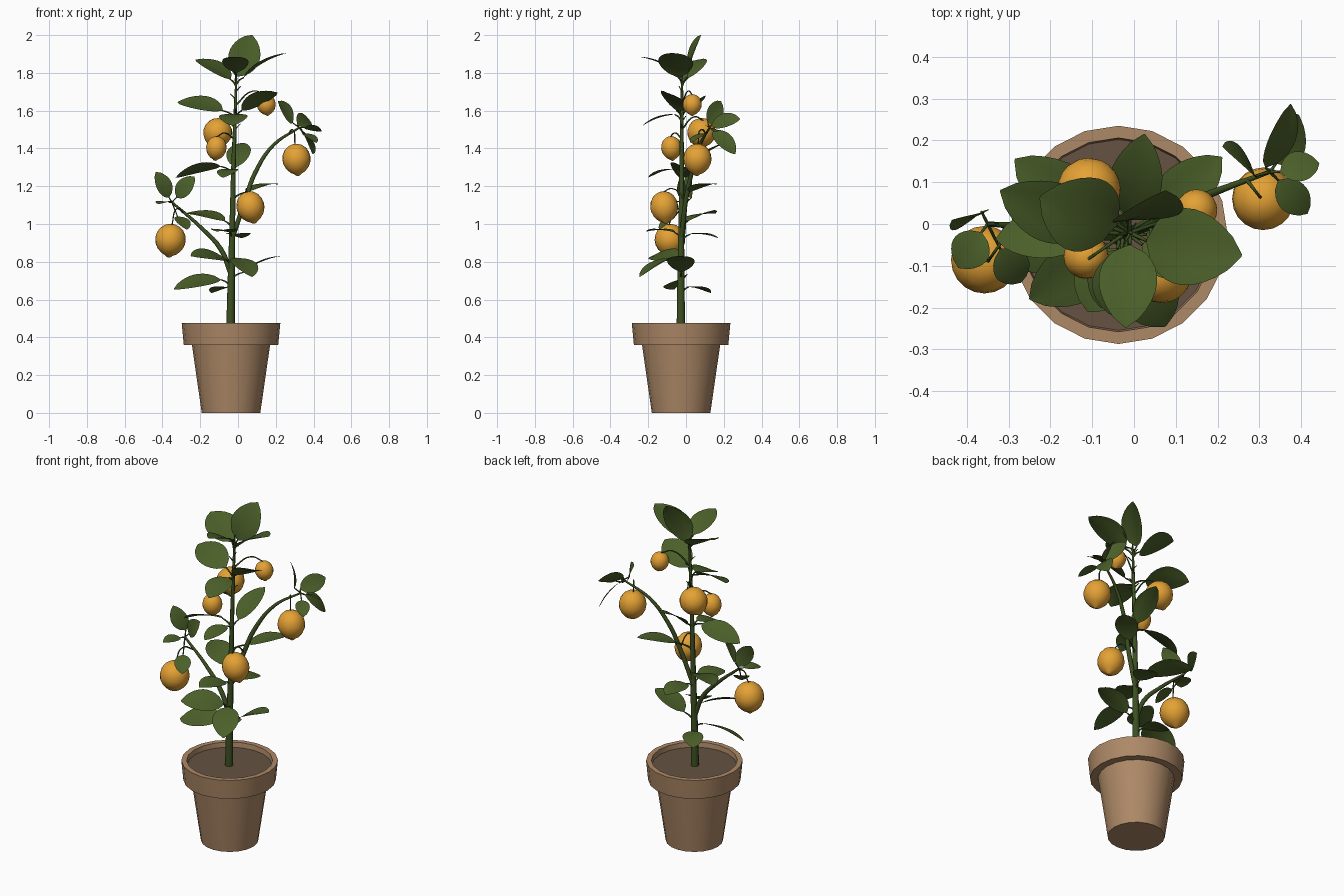
import bpy, bmesh, math
from mathutils import Vector as V


def material(name, r, g, b):
    m = bpy.data.materials.new(name)
    m.diffuse_color = (r, g, b, 1)
    return m


CLAY = material("clay", 0.42, 0.25, 0.135)
SOIL = material("soil", 0.13, 0.085, 0.055)
LEAF = material("leaf_green", 0.07, 0.115, 0.022)
BARK = material("stem_green", 0.045, 0.08, 0.015)
PEEL = material("peel", 0.78, 0.36, 0.035)


def finish(bm, name, mat, angle=40):
    bmesh.ops.recalc_face_normals(bm, faces=bm.faces)
    me = bpy.data.meshes.new(name)
    bm.to_mesh(me)
    bm.free()
    me.materials.append(mat)
    ob = bpy.data.objects.new(name, me)
    bpy.context.collection.objects.link(ob)
    bpy.ops.object.select_all(action='DESELECT')
    ob.select_set(True)
    bpy.context.view_layer.objects.active = ob
    bpy.ops.object.shade_smooth_by_angle(angle=math.radians(angle))
    return ob


def lathe(name, profile, mat, sides, angle=40):
    bm = bmesh.new()
    vs = [bm.verts.new((r, 0, z)) for r, z in profile]
    es = [bm.edges.new(p) for p in zip(vs, vs[1:])]
    bmesh.ops.spin(bm, geom=vs + es, axis=(0, 0, 1), cent=(0, 0, 0),
                   angle=2 * math.pi, steps=sides, use_duplicate=False)
    bmesh.ops.remove_doubles(bm, verts=bm.verts, dist=1e-5)
    return finish(bm, name, mat, angle)


def tubes(name, paths, mat, res=2):
    """Smooth tapered tubes; each path is a list of (x, y, z, radius)."""
    cu = bpy.data.curves.new(name, 'CURVE')
    cu.dimensions, cu.bevel_depth, cu.bevel_resolution = '3D', 1, res
    cu.resolution_u, cu.use_fill_caps = 5, True
    for path in paths:
        sp = cu.splines.new('BEZIER')
        sp.bezier_points.add(len(path) - 1)
        for bp, p in zip(sp.bezier_points, path):
            bp.co, bp.radius = p[:3], p[3]
            bp.handle_left_type = bp.handle_right_type = 'AUTO'
    ob = bpy.data.objects.new(name, cu)
    bpy.context.collection.objects.link(ob)
    cu.materials.append(mat)
    bpy.ops.object.select_all(action='DESELECT')
    ob.select_set(True)
    bpy.context.view_layer.objects.active = ob
    bpy.ops.object.convert(target='MESH')


def leaf(name, base, tip, width, up=(0, 0, 1)):
    """Pointed oval blade, folded along its midrib and arched."""
    base, tip = V(base), V(tip)
    d = tip - base
    side = d.cross(V(up)).normalized()
    nor = side.cross(d).normalized()
    bm = bmesh.new()
    n, rows = 10, []
    for i in range(n + 1):
        t = i / n
        w = width * 0.56 * max(0.03, math.sin(math.pi * t ** 0.9) ** 0.65)
        mid = base + d * t + nor * d.length * 0.25 * t * (1 - t)
        rows.append([bm.verts.new(mid + side * w * s + nor * w * (0.22 * abs(s) - 0.12 * s * s))
                     for s in (-1, -0.5, 0, 0.5, 1)])
    for a, b in zip(rows, rows[1:]):
        for k in range(4):
            bm.faces.new((a[k], a[k + 1], b[k + 1], b[k]))
    finish(bm, name, LEAF, 60)


# Pot with stepped collar, and the soil inside
CX, CY = -0.037, -0.026
pot = lathe("pot", [(0, 0), (0.155, 0), (0.207, 0.36), (0.25, 0.36), (0.261, 0.475),
                    (0.232, 0.475), (0.227, 0.43), (0, 0.43)], CLAY, 20)
soil = lathe("soil", [(0, 0.446), (0.2285, 0.446)], SOIL, 20)
for o in (pot, soil):
    o.location = (CX, CY, 0)

# Stem and the two fruiting branches
STEM = [(-0.04, -0.027, 0.42, 0.023), (-0.036, -0.027, 0.7, 0.019), (-0.03, -0.025, 1.0, 0.015),
        (-0.024, -0.023, 1.3, 0.012), (-0.014, -0.022, 1.6, 0.009), (-0.008, -0.02, 1.82, 0.004)]
tubes("stem", [STEM], BARK)
tubes("branches", [
    [(-0.036, -0.027, 0.73, 0.013), (-0.09, -0.025, 0.865, 0.013), (-0.2, -0.01, 0.985, 0.01),
     (-0.35, 0.0, 1.115, 0.006)],
    [(-0.032, -0.025, 0.92, 0.013), (0.04, 0.0, 1.13, 0.013), (0.09, 0.03, 1.27, 0.012),
     (0.19, 0.075, 1.42, 0.009), (0.325, 0.125, 1.51, 0.005)]], BARK)


def stem_at(z):
    for a, b in zip(STEM, STEM[1:]):
        if z <= b[2]:
            return V(a[:3]).lerp(V(b[:3]), (z - a[2]) / (b[2] - a[2]))
    return V(STEM[-1][:3])


# Leaves growing off the stem: base, tip, width, facing direction
UP, FRONT, BACK = (0, 0, 1), (0, -0.5, 1), (0, 0.4, 1)
stem_leaves = [
    ((-0.01, 0.01, 1.78), (0.075, 0.08, 2.0), 0.15, (0.2, -1, 0.3)),
    ((-0.04, 0.0, 1.765), (-0.225, 0.065, 1.87), 0.17, (0.2, -0.3, 1)),
    ((0.03, -0.04, 1.775), (0.258, -0.075, 1.905), 0.165, UP),
    ((-0.01, -0.05, 1.80), (-0.02, -0.248, 1.885), 0.125, UP),
    ((-0.08, 0.0, 1.60), (-0.32, 0.08, 1.645), 0.145, FRONT),
    ((0.02, -0.05, 1.60), (0.21, -0.10, 1.695), 0.14, BACK),
    ((-0.02, -0.06, 1.58), (-0.03, -0.23, 1.52), 0.135, UP),
    ((-0.012, 0.02, 1.30), (0.025, 0.215, 1.43), 0.115, UP),
    ((-0.09, -0.02, 1.305), (-0.33, -0.035, 1.245), 0.12, BACK),
    ((-0.03, -0.06, 1.29), (-0.08, -0.2, 1.245), 0.10, UP),
    ((0.05, 0.02, 1.17), (0.21, 0.16, 1.21), 0.11, UP),
    ((-0.07, 0.01, 1.015), (-0.285, 0.155, 1.055), 0.13, (0.4, -0.5, 1)),
    ((-0.04, -0.06, 0.955), (-0.11, -0.21, 0.96), 0.13, UP),
    ((-0.02, 0.02, 0.945), (0.02, 0.17, 0.925), 0.12, UP),
    ((-0.06, -0.05, 0.81), (-0.25, -0.18, 0.83), 0.14, FRONT),
    ((-0.09, -0.03, 0.705), (-0.34, -0.06, 0.655), 0.13, FRONT),
    ((-0.01, -0.08, 0.82), (0.075, -0.245, 0.72), 0.13, UP),
    ((0.03, -0.025, 0.745), (0.225, -0.03, 0.83), 0.13, UP),
    ((-0.05, 0.01, 0.665), (-0.14, 0.13, 0.635), 0.10, UP),
]
stalks = []
for i, (b, t, w, up) in enumerate(stem_leaves):
    leaf(f"stem_leaf_{i + 1}", b, t, w, up)
    s = stem_at(b[2] - 0.035)
    m = s.lerp(V(b), 0.5) + V((0, 0, 0.006))
    stalks.append([(*s, 0.006), (*m, 0.0045), (*b, 0.0035)])

# Leaf clusters at the branch tips
LT, RT = (-0.35, 0.0, 1.115), (0.325, 0.125, 1.51)
tip_leaves = [
    (LT, (-0.365, 0.03, 1.14), (-0.435, 0.01, 1.275), 0.085, (0.5, -1, 0.2)),
    (LT, (-0.325, 0.0, 1.14), (-0.23, -0.03, 1.25), 0.085, (-0.2, -1, 0.4)),
    (LT, (-0.365, -0.02, 1.115), (-0.42, -0.105, 1.105), 0.085, UP),
    (LT, (-0.32, -0.06, 1.04), (-0.27, -0.14, 0.97), 0.08, UP),
    (RT, (0.29, 0.115, 1.535), (0.212, 0.185, 1.65), 0.085, (1, 0.8, 0.4)),
    (RT, (0.315, 0.135, 1.525), (0.375, 0.287, 1.555), 0.09, (1, 0, 0.8)),
    (RT, (0.34, 0.145, 1.495), (0.395, 0.26, 1.37), 0.09, (0.8, 0.1, 0.8)),
    (RT, (0.35, 0.125, 1.51), (0.443, 0.145, 1.49), 0.07, BACK),
    (RT, (0.345, 0.105, 1.48), (0.415, 0.025, 1.43), 0.07, UP),
]
for i, (s, b, t, w, up) in enumerate(tip_leaves):
    leaf(f"tip_leaf_{i + 1}", b, t, w, up)
    stalks.append([(*s, 0.004), (*b, 0.003)])

# Fruits: centre, radius, half height, tilt, stalk root
fruits = [
    ((-0.358, -0.085, 0.912), 0.081, 0.09, (0.05, 0.1), (-0.29, -0.005, 1.06)),
    ((0.31, 0.06, 1.34), 0.075, 0.086, (-0.05, -0.1), (0.27, 0.105, 1.48)),
    ((0.067, -0.115, 1.087), 0.074, 0.088, (0.1, -0.25), (0.04, 0.0, 1.13)),
    ((-0.11, 0.082, 1.48), 0.076, 0.082, (-0.1, 0.5), (-0.018, -0.022, 1.5)),
    ((-0.115, -0.077, 1.4), 0.054, 0.066, (0.1, 0.1), (-0.02, -0.022, 1.45)),
    ((0.15, 0.033, 1.63), 0.05, 0.058, (0.0, -0.15), (-0.012, -0.022, 1.63)),
]
shape = [(0, -1), (0.12, -0.98), (0.24, -0.89), (0.52, -0.76), (0.8, -0.5), (0.96, -0.2),
         (1, 0.08), (0.93, 0.4), (0.76, 0.68), (0.48, 0.88), (0.2, 0.97), (0, 0.96)]
for i, (c, r, h, (rx, ry), root) in enumerate(fruits):
    f = lathe(f"fruit_{i + 1}", [(a * r, b * h) for a, b in shape], PEEL, 20, 60)
    f.location, f.rotation_euler = c, (rx, ry, 0)
    top = V(c) + f.rotation_euler.to_matrix() @ V((0, 0, h * 0.95))
    mid = V(root).lerp(top, 0.6)
    mid.z = max(root[2], top.z) + 0.02
    stalks.append([(*root, 0.005), (*mid, 0.0035), (*top, 0.0035)])

# Short twig stubs near the crown
for k in range(8):
    s, a = stem_at(1.5 + 0.04 * k), 2.4 * k
    e = s + V((math.cos(a) * 0.03, math.sin(a) * 0.03, 0.03))
    stalks.append([(*s, 0.004), (*e, 0.002)])
tubes("stalks", stalks, BARK, 1)
